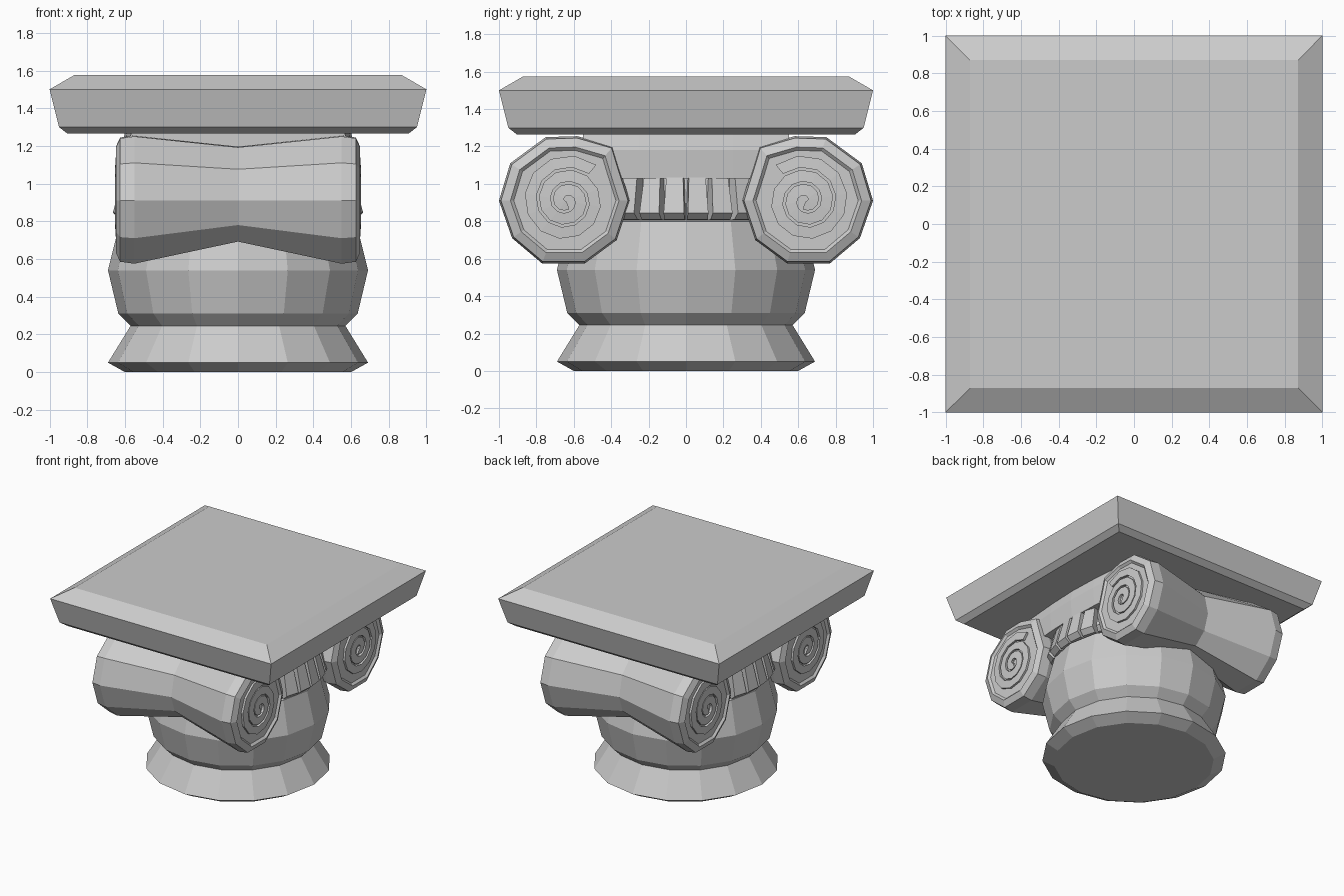
import bpy, bmesh, math
from mathutils import Vector

cube = bpy.data.objects.get("Cube")
if cube:
    bpy.data.objects.remove(cube, do_unlink=True)

stone = bpy.data.materials.new("grey stone")
stone.use_nodes = True
GREY = (0.6, 0.6, 0.6, 1)
stone.diffuse_color = GREY
stone.node_tree.nodes["Principled BSDF"].inputs["Base Color"].default_value = GREY


def loft(bm, rings):
    """Skin a closed solid through rings of equal point count."""
    loops = [[bm.verts.new(p) for p in ring] for ring in rings]
    n = len(loops[0])
    for a, b in zip(loops, loops[1:]):
        for i in range(n):
            j = (i + 1) % n
            bm.faces.new((a[i], a[j], b[j], b[i]))
    bm.faces.new(loops[0])
    bm.faces.new(loops[-1])


def finish(bm, name, mirror=(False, False)):
    bmesh.ops.recalc_face_normals(bm, faces=bm.faces)
    mesh = bpy.data.meshes.new(name)
    bm.to_mesh(mesh)
    bm.free()
    mesh.materials.append(stone)
    obj = bpy.data.objects.new(name, mesh)
    bpy.context.collection.objects.link(obj)
    if any(mirror):
        mod = obj.modifiers.new("Mirror", 'MIRROR')
        mod.use_axis = (*mirror, False)
        mod.use_mirror_merge = False
    return obj


def square(h, z):
    return [(h, h, z), (-h, h, z), (-h, -h, z), (h, -h, z)]


def circle(r, z, n=16):
    return [(r * math.cos(2 * math.pi * i / n), r * math.sin(2 * math.pi * i / n), z)
            for i in range(n)]


# Square slab on top
bm = bmesh.new()
loft(bm, [square(h, z) for h, z in
          [(0.905, 1.265), (0.95, 1.30), (1.0, 1.50), (0.87, 1.575)]])
finish(bm, "top_slab")

# Faceted drum with flared base
bm = bmesh.new()
loft(bm, [circle(r, z) for r, z in
          [(0.60, 0.0), (0.69, 0.05), (0.57, 0.245), (0.635, 0.31),
           (0.69, 0.54), (0.625, 0.80), (0.56, 0.81), (0.56, 1.05)]])
finish(bm, "drum")

# Slightly bowed cushion joining the scrolls
plan = [(0.585, -0.55), (0.61, -0.25), (0.62, 0), (0.61, 0.25), (0.585, 0.55)]
plan += [(-x, -y) for x, y in plan]
bm = bmesh.new()
loft(bm, [[(x * s, y, z) for x, y in plan]
          for s, z in [(0.98, 1.03), (1.0, 1.18), (0.97, 1.265)]])
finish(bm, "cushion")

# Scroll rolls, pinched at the middle, with a rim and sunken end faces
CY, CZ = 0.64, 0.91
outline = [(1.0, 0.91), (0.94, 1.11), (0.75, 1.25), (0.58, 1.255), (0.39, 1.20),
           (0.36, 1.10), (0.30, 0.91), (0.37, 0.70), (0.54, 0.575),
           (0.77, 0.575), (0.93, 0.71)]


def roll_ring(x, sy, top, bottom):
    return [(x, CY + (y - CY) * sy, CZ + (z - CZ) * (top if z > CZ else bottom))
            for y, z in outline]


half = [(0.55, 1.0), (0.625, 0.97), (0.648, 0.83), (0.632, 0.78)]
rings = [roll_ring(-x, s, s, s) for x, s in reversed(half)]
rings.append(roll_ring(0, 0.62, 0.83, 0.65))
rings += [roll_ring(x, s, s, s) for x, s in half]
bm = bmesh.new()
loft(bm, rings)
finish(bm, "scroll_roll", (False, True))

# Raised spiral ribbon on each scroll end
STEPS_PER_TURN, TURNS = 12, 2.7
steps = int(STEPS_PER_TURN * TURNS)
pitch = 0.205 / TURNS
ribbon = []
for i in range(steps + 1):
    turn = i / STEPS_PER_TURN
    a = math.radians(130) - turn * 2 * math.pi
    outer = 0.25 - pitch * turn
    inner = max(outer - pitch * 0.82, 0.004)
    ribbon.append([(x, CY + r * math.cos(a), CZ + r * math.sin(a))
                   for x, r in [(0.62, outer), (0.648, outer), (0.652, inner), (0.62, inner)]])
bm = bmesh.new()
loft(bm, ribbon)
finish(bm, "scroll_spiral", (True, True))

# Flared tooth blocks between the scrolls
section = [(0.50, 0.80), (0.625, 0.81), (0.662, 0.845), (0.612, 1.035), (0.50, 1.035)]
bm = bmesh.new()
for centre in (-0.315, -0.19, -0.063, 0.063, 0.19, 0.315):
    angle = math.asin(centre / 0.64)
    out = Vector((math.cos(angle), math.sin(angle), 0))
    side = Vector((-out.y, out.x, 0))
    up = Vector((0, 0, 1))
    loft(bm, [[out * r + up * z + side * sign * (0.055 if z < 1 else 0.045)
               for r, z in section] for sign in (-1, 1)])
finish(bm, "tooth_blocks", (True, False))
